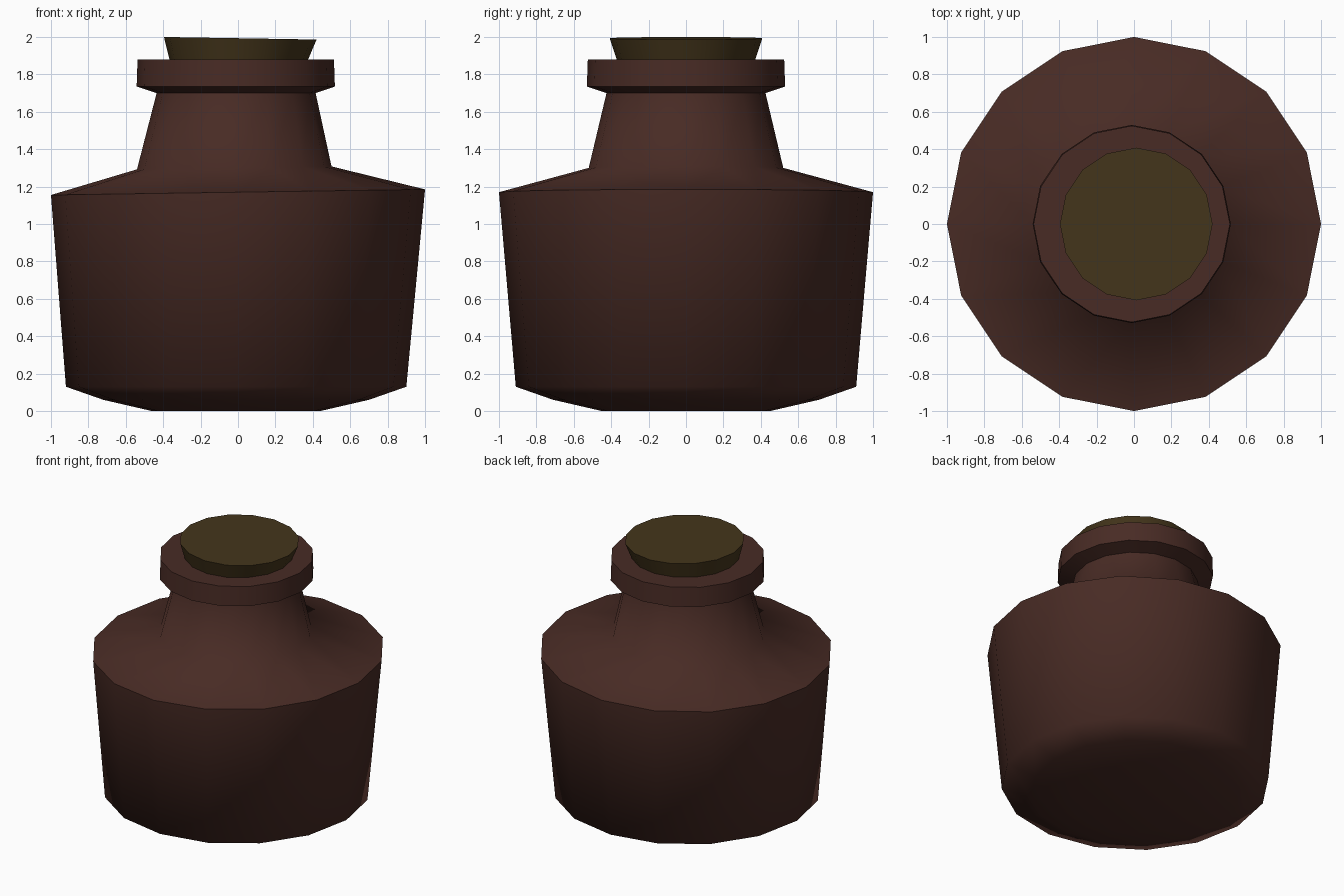
import bpy, bmesh, math

if "Cube" in bpy.data.objects:
    bpy.data.objects.remove(bpy.data.objects["Cube"])

SIDES = 16


def material(name, color):
    mat = bpy.data.materials.new(name)
    mat.diffuse_color = (*color, 1)
    mat.use_nodes = True
    mat.node_tree.nodes["Principled BSDF"].inputs["Base Color"].default_value = mat.diffuse_color
    return mat


def lathe(name, rings, mat, angle):
    """Skin 16-sided rings given as (radius, z, x offset, slope along x)."""
    bm = bmesh.new()
    loops = []
    for r, z, cx, slope in rings:
        loop = []
        for i in range(SIDES):
            a = 2 * math.pi * i / SIDES
            x = r * math.cos(a)
            loop.append(bm.verts.new((cx + x, r * math.sin(a), z + slope * x)))
        loops.append(loop)
    for low, high in zip(loops, loops[1:]):
        for i in range(SIDES):
            j = (i + 1) % SIDES
            bm.faces.new((low[i], low[j], high[j], high[i]))
    bm.faces.new(loops[0][::-1])
    bm.faces.new(loops[-1])
    bmesh.ops.recalc_face_normals(bm, faces=bm.faces[:])
    mesh = bpy.data.meshes.new(name)
    bm.to_mesh(mesh)
    bm.free()
    mesh.materials.append(mat)
    obj = bpy.data.objects.new(name, mesh)
    bpy.context.collection.objects.link(obj)
    bpy.ops.object.select_all(action='DESELECT')
    obj.select_set(True)
    bpy.context.view_layer.objects.active = obj
    bpy.ops.object.shade_smooth_by_angle(angle=math.radians(angle))
    return obj


glass = material("brown_glass", (0.065, 0.024, 0.018))
cork = material("cork", (0.058, 0.036, 0.011))

# Bottle: rounded base, flared wall, sloping shoulder, neck and lip
lathe("bottle", [
    (0.45, 0.00, -0.01, 0),
    (0.71, 0.06, -0.01, 0),
    (0.91, 0.13, -0.01, 0),
    (1.00, 1.17, 0.00, 0.015),
    (0.52, 1.30, -0.02, 0.015),
    (0.425, 1.70, -0.01, 0),
    (0.53, 1.735, -0.012, 0),
    (0.525, 1.88, -0.012, 0),
    (0.35, 1.88, 0.0, 0),
], glass, 67)

# Slightly tilted tapered stopper
lathe("stopper", [
    (0.36, 1.85, 0.0, -0.015),
    (0.408, 1.993, 0.012, -0.017),
], cork, 40)
